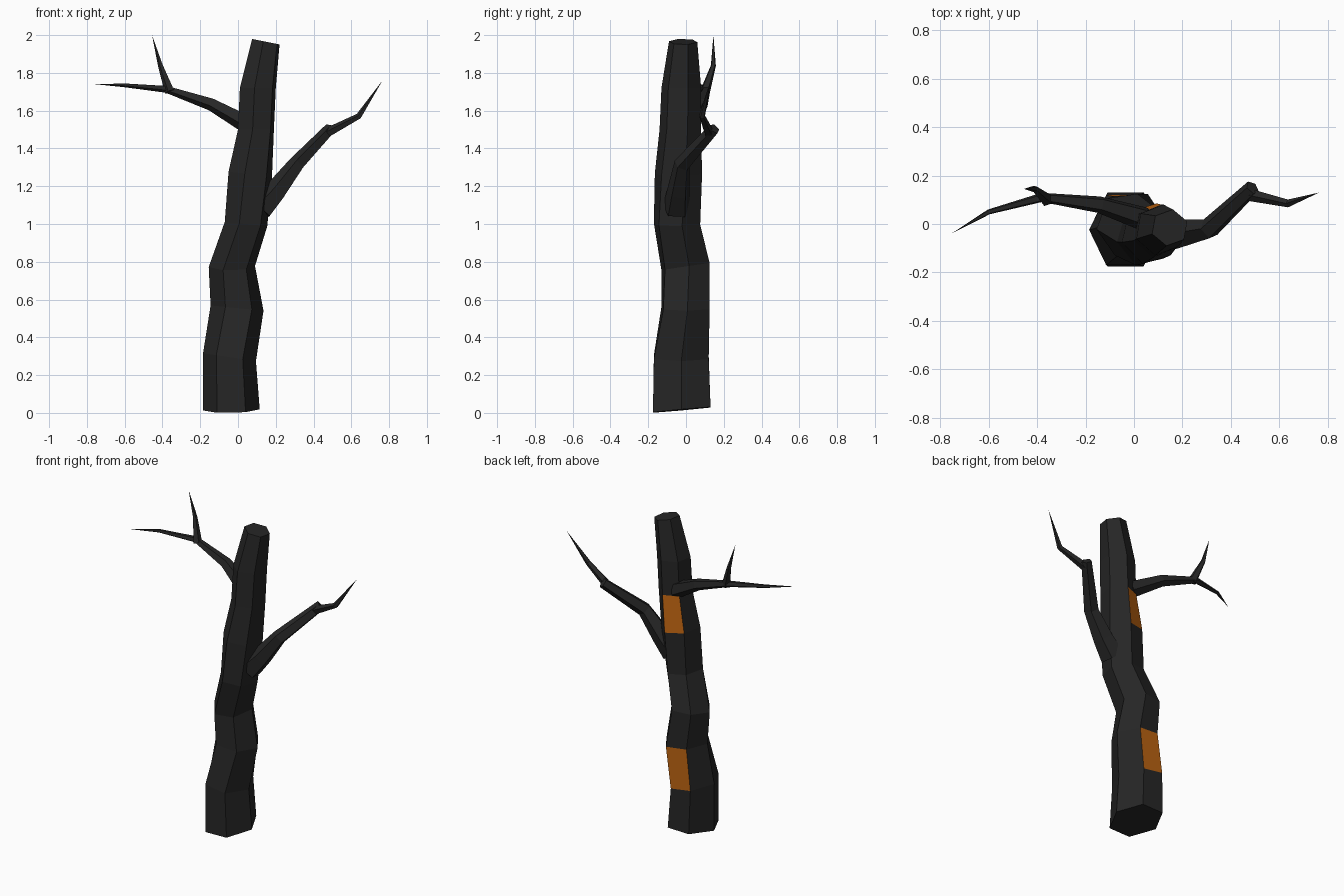
import bpy, bmesh, math
from mathutils import Vector

cube = bpy.data.objects.get("Cube")
if cube:
    bpy.data.objects.remove(cube, do_unlink=True)


def material(name, color):
    m = bpy.data.materials.new(name)
    m.use_nodes = True
    m.diffuse_color = color
    bsdf = m.node_tree.nodes["Principled BSDF"]
    bsdf.inputs["Base Color"].default_value = color
    bsdf.inputs["Roughness"].default_value = 0.9
    return m


bark = material("charred bark", (0.019, 0.019, 0.019, 1))
ember = material("ember orange", (0.52, 0.13, 0.006, 1))


def loft(name, rings, glowing=()):
    """Skin a list of point rings; single-point rings become tips."""
    bm = bmesh.new()
    loops = [[bm.verts.new(p) for p in ring] for ring in rings]
    sides = len(loops[0])
    for level, (a, b) in enumerate(zip(loops, loops[1:])):
        for i in range(sides):
            j = (i + 1) % sides
            if len(b) == 1:
                face = bm.faces.new((a[i], a[j], b[0]))
            else:
                face = bm.faces.new((a[i], a[j], b[j], b[i]))
            face.material_index = int((level, i) in glowing)
    bm.faces.new(reversed(loops[0]))
    if len(loops[-1]) > 1:
        bm.faces.new(loops[-1])
    bmesh.ops.recalc_face_normals(bm, faces=bm.faces)
    mesh = bpy.data.meshes.new(name)
    bm.to_mesh(mesh)
    bm.free()
    mesh.materials.append(bark)
    mesh.materials.append(ember)
    obj = bpy.data.objects.new(name, mesh)
    bpy.context.collection.objects.link(obj)
    return obj


def trunk_ring(x0, x1, y0, y1, z, twist, slope_x=0, slope_y=0):
    """Six-sided ring fitted to its x and y limits, with a slight tilt."""
    angles = [math.radians(60 * i + twist) for i in range(6)]
    mx = max(math.cos(a) for a in angles)
    my = max(math.sin(a) for a in angles)
    points = []
    for a in angles:
        dx = math.cos(a) / mx * (x1 - x0) / 2
        dy = math.sin(a) / my * (y1 - y0) / 2
        points.append(((x0 + x1) / 2 + dx, (y0 + y1) / 2 + dy,
                       z + slope_x * dx + slope_y * dy))
    return points


def branch(name, path, sides=5):
    """Tapering tube through (x, y, z, radius); zero radius makes a tip."""
    pts = [Vector(p[:3]) for p in path]
    rings = []
    for k, p in enumerate(pts):
        r = path[k][3]
        if r == 0:
            rings.append([p])
            continue
        d = (pts[min(k + 1, len(pts) - 1)] - pts[max(k - 1, 0)]).normalized()
        u = d.cross(Vector((0, 1, 0))).normalized()
        v = d.cross(u)
        rings.append([p + r * (math.cos(t) * u + math.sin(t) * v)
                      for t in (math.tau * i / sides for i in range(sides))])
    return loft(name, rings)


# Crooked trunk with two glowing panels on its back
loft("trunk", [
    trunk_ring(-.185, .115, -.175, .13, .016, 0, .02, .09),
    trunk_ring(-.185, .095, -.17, .12, .295, 0, -.15),
    trunk_ring(-.145, .135, -.13, .125, .555, 4, -.1),
    trunk_ring(-.155, .09, -.13, .125, .775, 8, 0, .15),
    trunk_ring(-.07, .155, -.17, .075, 1.0, 12, -.1),
    trunk_ring(-.05, .18, -.165, .085, 1.265, 16, -.1),
    trunk_ring(.0, .19, -.14, .08, 1.5, 20),
    trunk_ring(.01, .2, -.13, .08, 1.72, 20),
    trunk_ring(.075, .22, -.09, .06, 1.965, 20, -.2),
], glowing={(1, 1), (5, 1)})

# Left branch: thick blunt limb and its bent twig
branch("left_branch", [(.12, -.05, 1.08, .075), (.2, -.04, 1.17, .062),
                       (.31, -.02, 1.315, .045), (.49, .15, 1.505, .032)])
branch("left_twig", [(.46, .125, 1.475, .028), (.64, .085, 1.57, .017),
                     (.765, .13, 1.76, 0)])

# Right branch: long thin limb with an upright twig
branch("right_branch", [(.05, .02, 1.53, .052), (-.14, .08, 1.635, .036),
                        (-.38, .11, 1.715, .02), (-.6, .05, 1.735, .011),
                        (-.755, -.04, 1.74, 0)])
branch("right_twig", [(-.36, .1, 1.7, .028), (-.41, .145, 1.84, .014),
                      (-.455, .145, 2.0, 0)])
